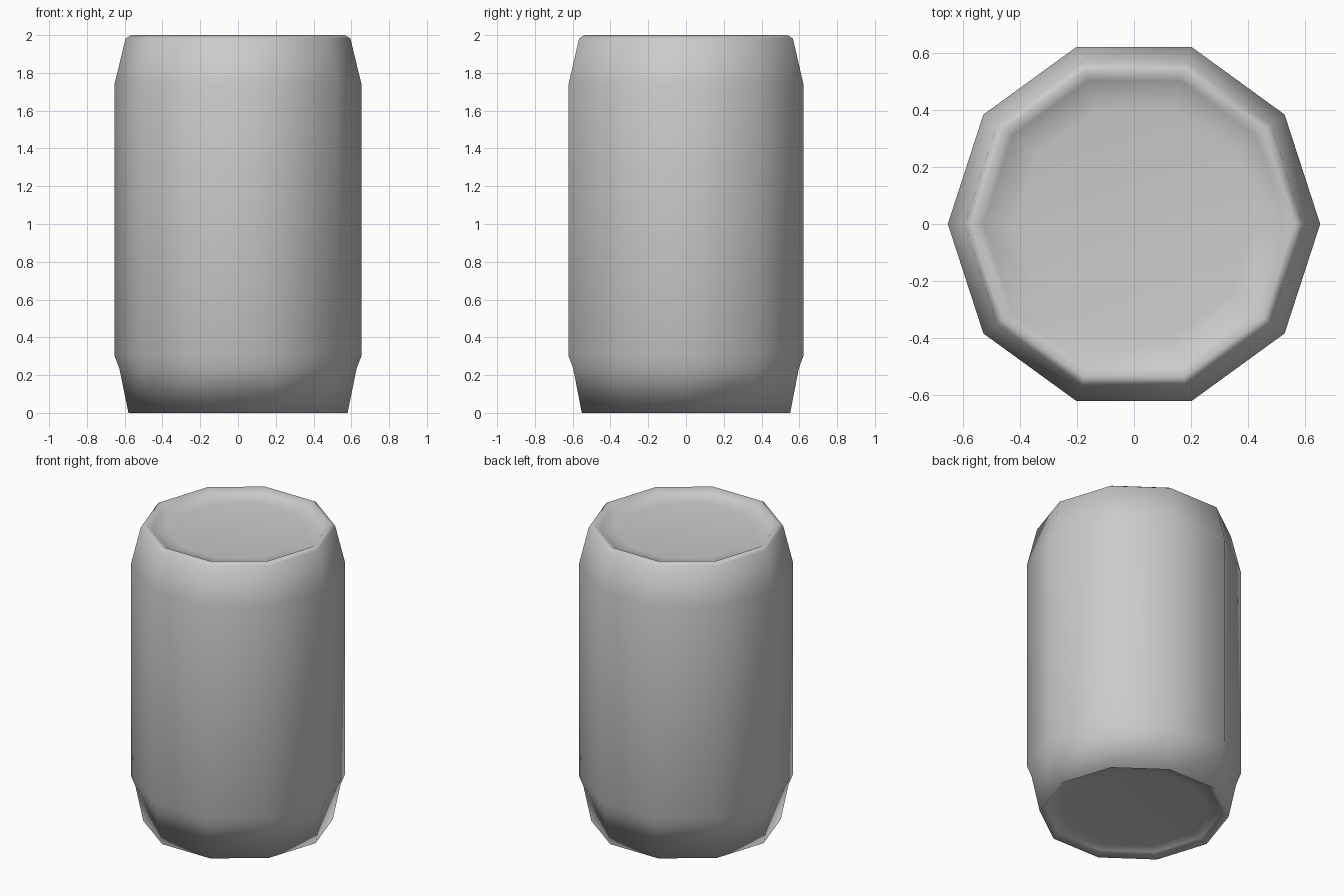
import bpy, bmesh, math

if "Cube" in bpy.data.objects:
    bpy.data.objects.remove(bpy.data.objects["Cube"])

SIDES = 10
# (radius, height) from the bottom floor, round the body, to the top floor
PROFILE = [(0.46, 0.04), (0.54, 0.03), (0.58, 0.0), (0.628, 0.235), (0.655, 0.305),
           (0.655, 1.735), (0.595, 1.982), (0.565, 2.0), (0.53, 1.97), (0.42, 1.955)]


def ring(bm, r, z):
    return [bm.verts.new((r * math.cos(2 * math.pi * i / SIDES),
                          r * math.sin(2 * math.pi * i / SIDES), z))
            for i in range(SIDES)]


# Ten-sided can body with shallow recesses at both ends
bm = bmesh.new()
rings = [ring(bm, r, z) for r, z in PROFILE]
for a, b in zip(rings, rings[1:]):
    for i in range(SIDES):
        j = (i + 1) % SIDES
        bm.faces.new((a[i], a[j], b[j], b[i]))
bm.faces.new(rings[0][::-1])
bm.faces.new(rings[-1])
for f in bm.faces:
    f.smooth = True

mesh = bpy.data.meshes.new("can_body")
bm.to_mesh(mesh)
bm.free()
can = bpy.data.objects.new("can_body", mesh)
bpy.context.collection.objects.link(can)
